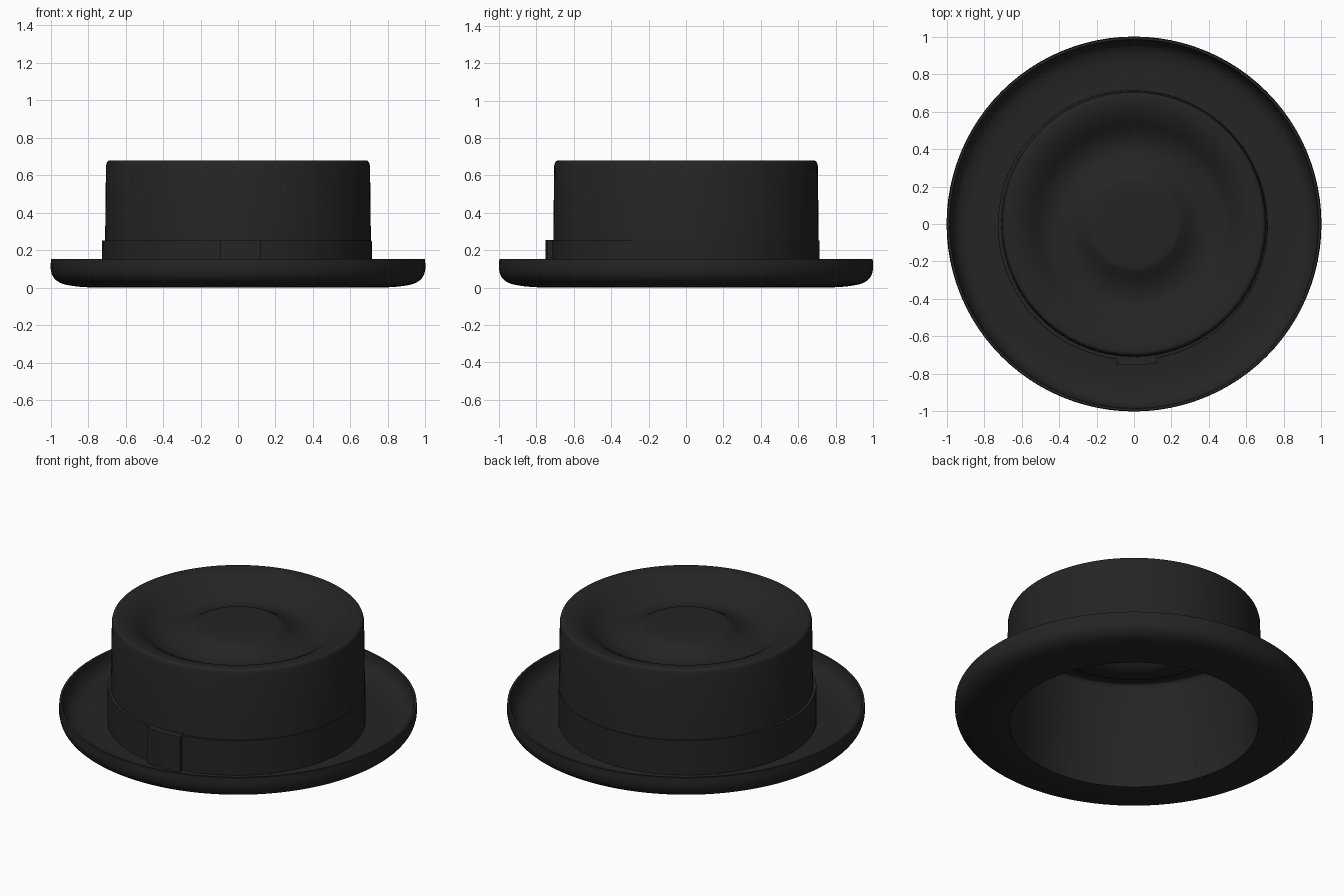
import bpy, bmesh, math
from mathutils import Vector

if "Cube" in bpy.data.objects:
    bpy.data.objects.remove(bpy.data.objects["Cube"])

felt = bpy.data.materials.new("charcoal_felt")
felt.diffuse_color = (0.018, 0.018, 0.018, 1)
felt.use_nodes = True
felt.node_tree.nodes["Principled BSDF"].inputs["Base Color"].default_value = felt.diffuse_color
ribbon = felt


def curve(pts, n=5):
    """Catmull-Rom smoothing of one stretch of (radius, z) points."""
    p = [Vector(q) for q in pts]
    p = [2 * p[0] - p[1]] + p + [2 * p[-1] - p[-2]]
    out = []
    for i in range(1, len(p) - 2):
        a, b, c, d = p[i - 1:i + 3]
        for k in range(n):
            t = k / n
            out.append(0.5 * (2 * b + (c - a) * t + (2 * a - 5 * b + 4 * c - d) * t * t
                              + (3 * b - a - 3 * c + d) * t ** 3))
    return out + [p[-2]]


def finish(name, bm, mat, angle=35):
    bmesh.ops.remove_doubles(bm, verts=bm.verts, dist=1e-5)
    bmesh.ops.recalc_face_normals(bm, faces=bm.faces)
    me = bpy.data.meshes.new(name)
    bm.to_mesh(me)
    bm.free()
    me.materials.append(mat)
    for f in me.polygons:
        f.use_smooth = True
    me.set_sharp_from_angle(angle=math.radians(angle))
    ob = bpy.data.objects.new(name, me)
    bpy.context.collection.objects.link(ob)
    return ob


def sweep(name, prof, mat, a0=0.0, a1=2 * math.pi, seg=96, closed=False):
    """Turn a profile about z; partial sweeps get end caps."""
    bm = bmesh.new()
    rings = []
    for i in range(seg + 1):
        a = a0 + (a1 - a0) * i / seg
        rings.append([bm.verts.new((r * math.cos(a), r * math.sin(a), z)) for r, z in prof])
    n = len(prof)
    for A, B in zip(rings, rings[1:]):
        for j in range(n if closed else n - 1):
            k = (j + 1) % n
            bm.faces.new((A[j], B[j], B[k], A[k]))
    if closed and a1 - a0 < 6:
        bm.faces.new(rings[0])
        bm.faces.new(rings[-1])
    bmesh.ops.dissolve_degenerate(bm, edges=bm.edges, dist=1e-6)
    return finish(name, bm, mat)


# hat body: brim, crown wall, dished crown top, then the inside surface
brim_top = curve([(0.712, 0.04), (0.80, 0.037), (0.88, 0.043), (0.94, 0.064), (0.973, 0.105), (0.985, 0.153)])
brim_under = curve([(0.998, 0.153), (1.0, 0.10), (0.985, 0.055), (0.945, 0.024), (0.88, 0.009),
                    (0.80, 0.002), (0.695, 0.0)])
crown = curve([(0.0, 0.642), (0.13, 0.640), (0.23, 0.634), (0.265, 0.620), (0.31, 0.594), (0.36, 0.576),
               (0.42, 0.571), (0.49, 0.594), (0.56, 0.642), (0.62, 0.671), (0.675, 0.680),
               (0.697, 0.673), (0.705, 0.65)])
inside = curve([(0.688, 0.63), (0.67, 0.65), (0.62, 0.645), (0.56, 0.616), (0.49, 0.570),
                (0.42, 0.547), (0.35, 0.552), (0.28, 0.592), (0.22, 0.610), (0.0, 0.618)])
sweep("hat_body", crown + brim_top + brim_under + inside, felt)

# ribbon band round the foot of the crown
band = sweep("ribbon_band", [(0.70, 0.03), (0.721, 0.03), (0.720, 0.252), (0.70, 0.252)],
             ribbon, closed=True)
band.location.y = -0.006
band.location.x = -0.006

# flat ribbon tab at the front
mid, half = -math.pi / 2 + 0.02, 0.145
sweep("ribbon_tab", [(0.70, 0.034), (0.752, 0.034), (0.752, 0.255), (0.70, 0.255)],
      ribbon, mid - half, mid + half, 10, True)
